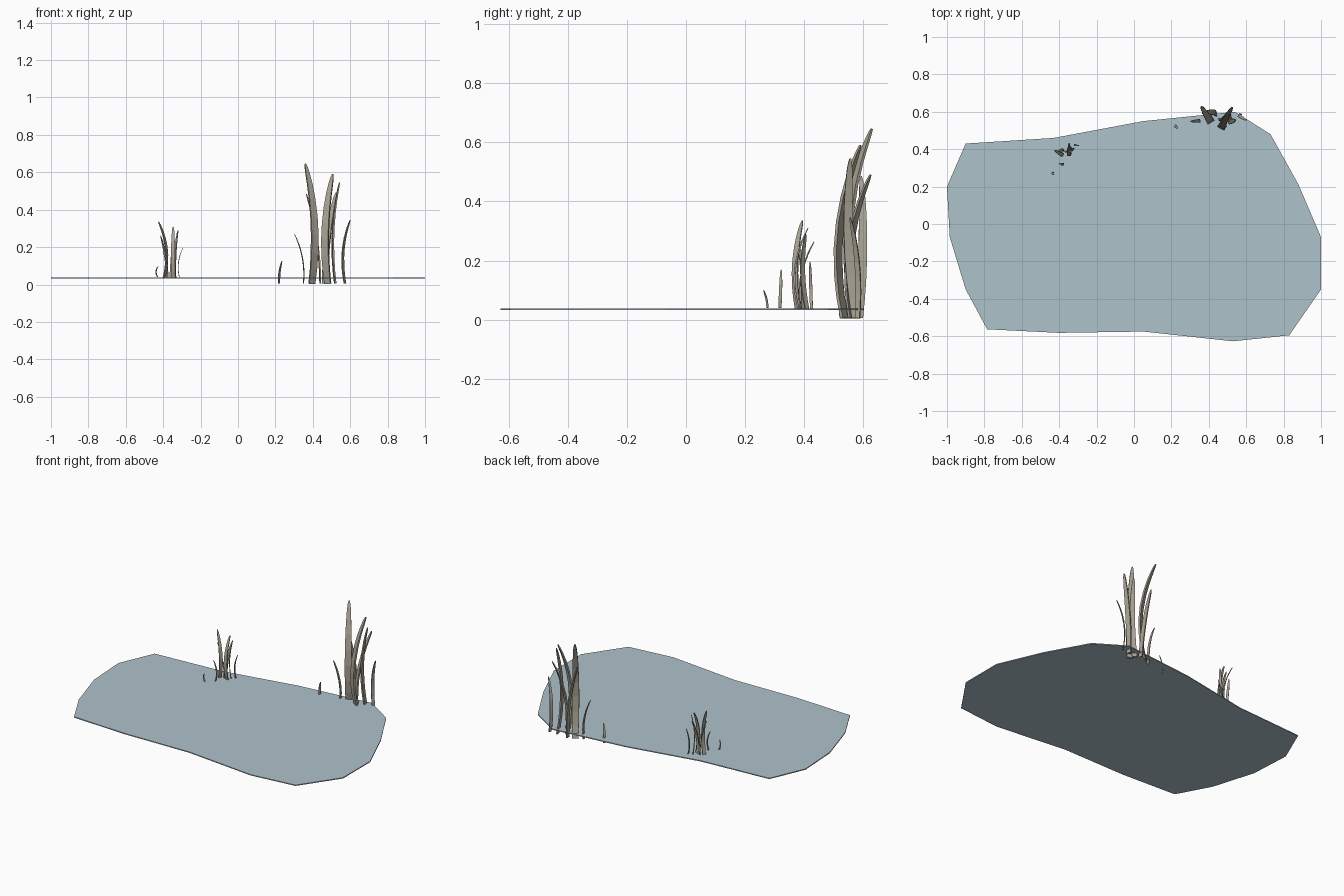
import bpy, bmesh
from math import cos, sin, radians
from mathutils import Vector

if "Cube" in bpy.data.objects:
    bpy.data.objects.remove(bpy.data.objects["Cube"])


def material(name, color):
    m = bpy.data.materials.new(name)
    m.diffuse_color = color
    m.use_nodes = True
    m.node_tree.nodes["Principled BSDF"].inputs["Base Color"].default_value = m.diffuse_color
    return m


def finish(bm, name, mat):
    bmesh.ops.recalc_face_normals(bm, faces=bm.faces[:])
    me = bpy.data.meshes.new(name)
    bm.to_mesh(me)
    bm.free()
    me.materials.append(mat)
    ob = bpy.data.objects.new(name, me)
    bpy.context.collection.objects.link(ob)
    return ob


water_mat = material("water", (0.43, 0.54, 0.60, 1))
reed_mat = material("reed", (0.40, 0.37, 0.30, 1))

# Water surface: thin irregular slab
outline = [(-.9, .43), (-.43, .46), (.05, .55), (.54, .60), (.73, .48), (.88, .21),
           (1, -.07), (1, -.35), (.83, -.595), (.53, -.627), (.05, -.575), (-.4, -.582),
           (-.785, -.563), (-.9, -.35), (-.985, -.07), (-1, .2)]
bm = bmesh.new()
face = bm.faces.new([bm.verts.new((x, y, .032)) for x, y in outline])
ext = bmesh.ops.extrude_face_region(bm, geom=[face])
bmesh.ops.translate(bm, vec=(0, 0, .006),
                    verts=[v for v in ext["geom"] if isinstance(v, bmesh.types.BMVert)])
finish(bm, "water_surface", water_mat)

# Width profile along a reed: (position, width factor)
PROFILE = [(0, .9), (.12, .95), (.25, 1), (.4, 1), (.55, .95), (.7, .85),
           (.82, .72), (.92, .55), (.97, .38), (1, .15)]


def add_reed(bm, base, mid, tip, width):
    """Flat tapered blade through three points, bending across its flat side."""
    base, mid, tip = Vector(base), Vector(mid), Vector(tip)
    bend = tip - mid
    side = Vector((-bend.y, bend.x, 0)).normalized()
    rings = []
    for t, f in PROFILE:
        p = base * (1 - t) * (1 - 2 * t) + mid * 4 * t * (1 - t) + tip * t * (2 * t - 1)
        d = base * (4 * t - 3) + mid * (4 - 8 * t) + tip * (4 * t - 1)
        normal = d.cross(side).normalized()
        a, b = side * width * f / 2, normal * width * .13 * (.5 + .5 * f)
        rings.append([bm.verts.new(p + q) for q in (a + b, b - a, -a - b, a - b)])
    for r, s in zip(rings, rings[1:]):
        for i in range(4):
            j = (i + 1) % 4
            bm.faces.new((r[i], r[j], s[j], s[i]))
    bm.faces.new(rings[0])
    bm.faces.new(rings[-1])


# Reeds shared by both clumps: base, middle, tip, width
reeds = [
    ((.395, .575, .005), (.408, .55, .33), (.36, .628, .645), .042),
    ((.48, .535, .005), (.467, .518, .30), (.507, .59, .59), .042),
    ((.52, .575, .005), (.508, .55, .28), (.543, .556, .545), .034),
    ((.465, .56, .005), (.48, .555, .25), (.525, .624, .49), .034),
    ((.44, .585, .005), (.42, .598, .25), (.365, .592, .485), .03),
    ((.572, .58, .005), (.562, .58, .18), (.6, .555, .345), .02),
]
near_reeds = [((.35, .55, .005), (.345, .552, .14), (.302, .548, .27), .018),
              ((.22, .525, .005), (.222, .522, .065), (.235, .512, .125), .015)]
far_reeds = [((-.385, .318, .04), (-.378, .32, .105), (-.402, .322, .17), .011),
             ((-.43, .275, .04), (-.438, .272, .07), (-.425, .262, .1), .008)]

# Tall clump on the bank
bm = bmesh.new()
for reed in reeds + near_reeds:
    add_reed(bm, *reed)
finish(bm, "tall_reed_clump", reed_mat)

# Short clump: reduced, turned copy standing on the water
c, s, k = cos(radians(28)), sin(radians(28)), .53


def place(p):
    x, y = (p[0] - .46) * k, (p[1] - .56) * k
    return (-.361 + c * x - s * y, .387 + s * x + c * y, .035 + p[2] * .465)


bm = bmesh.new()
for b, m, t, w in reeds:
    add_reed(bm, place(b), place(m), place(t), w * k)
for reed in far_reeds:
    add_reed(bm, *reed)
finish(bm, "short_reed_clump", reed_mat)
